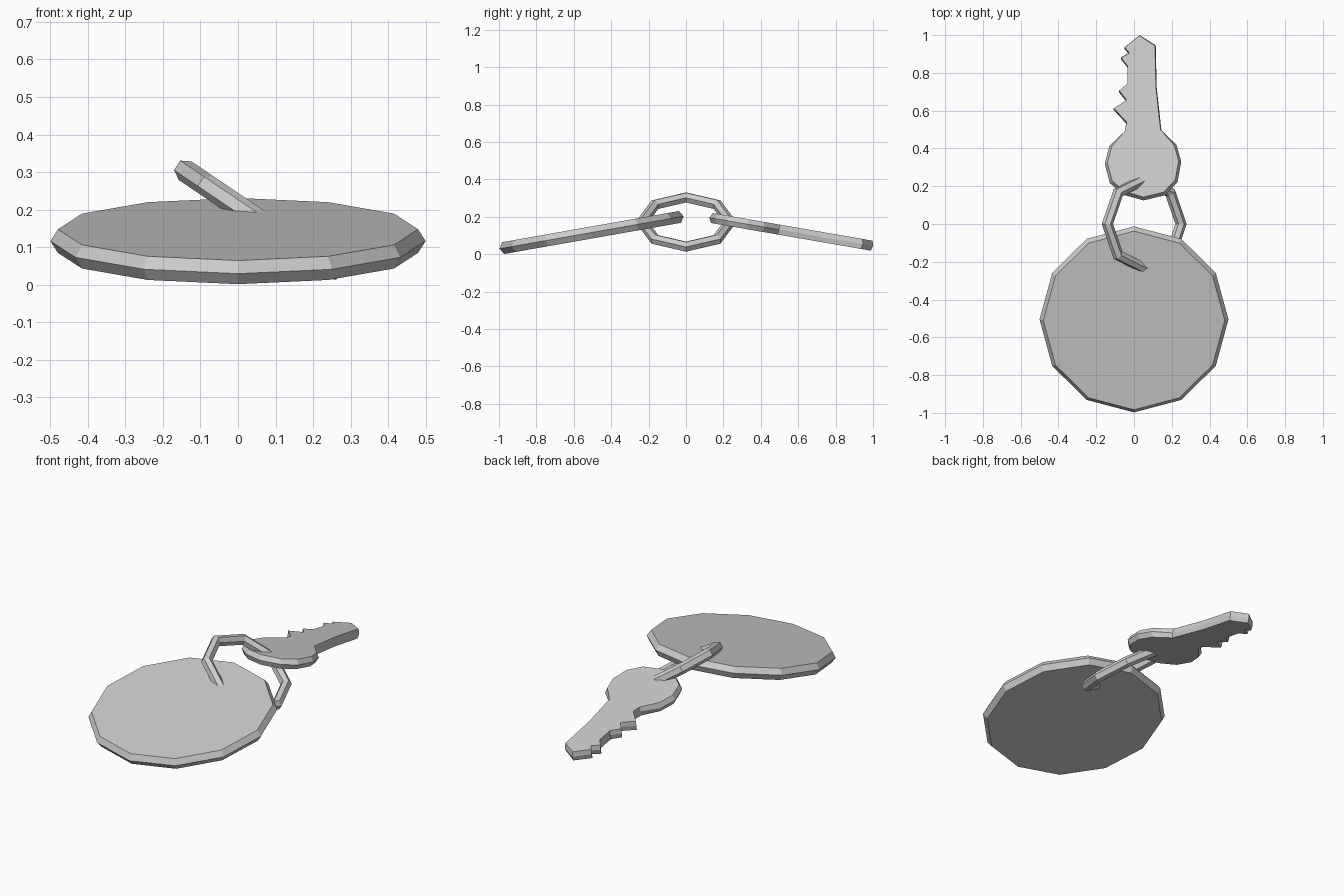
import bpy, bmesh
from math import sin, cos, pi, radians
from mathutils import Matrix, Vector

cube = bpy.data.objects.get("Cube")
if cube:
    bpy.data.objects.remove(cube)

steel = bpy.data.materials.new("grey_steel")
steel.use_nodes = True
GREY = (0.6, 0.6, 0.6, 1)
steel.diffuse_color = GREY
steel.node_tree.nodes["Principled BSDF"].inputs["Base Color"].default_value = GREY


def add_object(name, bm, matrix):
    bmesh.ops.recalc_face_normals(bm, faces=bm.faces)
    mesh = bpy.data.meshes.new(name)
    bm.to_mesh(mesh)
    bm.free()
    mesh.materials.append(steel)
    obj = bpy.data.objects.new(name, mesh)
    obj.matrix_world = matrix
    bpy.context.collection.objects.link(obj)
    return obj


def bridge(bm, a, b):
    for i in range(len(a)):
        j = (i + 1) % len(a)
        bm.faces.new((a[i], a[j], b[j], b[i]))


def slab(name, outer, cap, half, matrix):
    """Flat plate with a ridge around its edge: cap, wider middle, cap."""
    bm = bmesh.new()
    rings = [[bm.verts.new((x, y, z)) for x, y in outline]
             for outline, z in ((cap, -half), (outer, 0), (cap, half))]
    bridge(bm, rings[0], rings[1])
    bridge(bm, rings[1], rings[2])
    caps = [bm.faces.new(rings[0]), bm.faces.new(rings[2])]
    bmesh.ops.triangulate(bm, faces=caps)
    return add_object(name, bm, matrix)


def polygon(radius, sides):
    return [(radius * cos(2 * pi * i / sides), radius * sin(2 * pi * i / sides))
            for i in range(sides)]


# Round tag, tilted up toward the ring
slab("round_tag", polygon(0.5, 12), polygon(0.48, 12), 0.032,
     Matrix.Translation((0, -0.505, 0.116)) @ Matrix.Rotation(radians(10), 4, "X"))

# Key: blade outline followed by the round bow, measured from the bow centre
blade = [(-0.10, 0.17), (-0.09, 0.22), (-0.16, 0.295), (-0.09, 0.34),
         (-0.13, 0.39), (-0.085, 0.43), (-0.085, 0.525), (-0.12, 0.57),
         (-0.075, 0.595), (-0.10, 0.625), (-0.02, 0.69), (0.065, 0.635),
         (0.07, 0.41), (0.095, 0.18)]
bow = [(0.175, 0.10), (0.20, 0.01), (0.18, -0.10), (0.115, -0.17),
       (0, -0.198), (-0.105, -0.168), (-0.178, -0.105), (-0.205, 0), (-0.18, 0.095)]
cap = [(x * 0.97 - 0.002, y * 0.99) for x, y in blade]
cap += [(x * 0.93, y * 0.93) for x, y in bow]
slab("key", blade + bow, cap, 0.027,
     Matrix.Translation((0.05, 0.32, 0.162)) @ Matrix.Rotation(radians(-9.8), 4, "X"))

# Eight-sided ring with a hexagonal section, leaning sideways through both
bm = bmesh.new()
sections = []
for i in range(8):
    a = i * pi / 4
    out = Vector((cos(a), sin(a), 0))
    sections.append([bm.verts.new(out * (0.235 + 0.03 * cos(t)) + Vector((0, 0, 0.03 * sin(t))))
                     for t in [pi / 6 + k * pi / 3 for k in range(6)]])
for i in range(8):
    bridge(bm, sections[i], sections[(i + 1) % 8])
add_object("split_ring", bm,
           Matrix.Translation((0.054, 0, 0.172)) @ Matrix.Rotation(radians(34), 4, "Y"))
